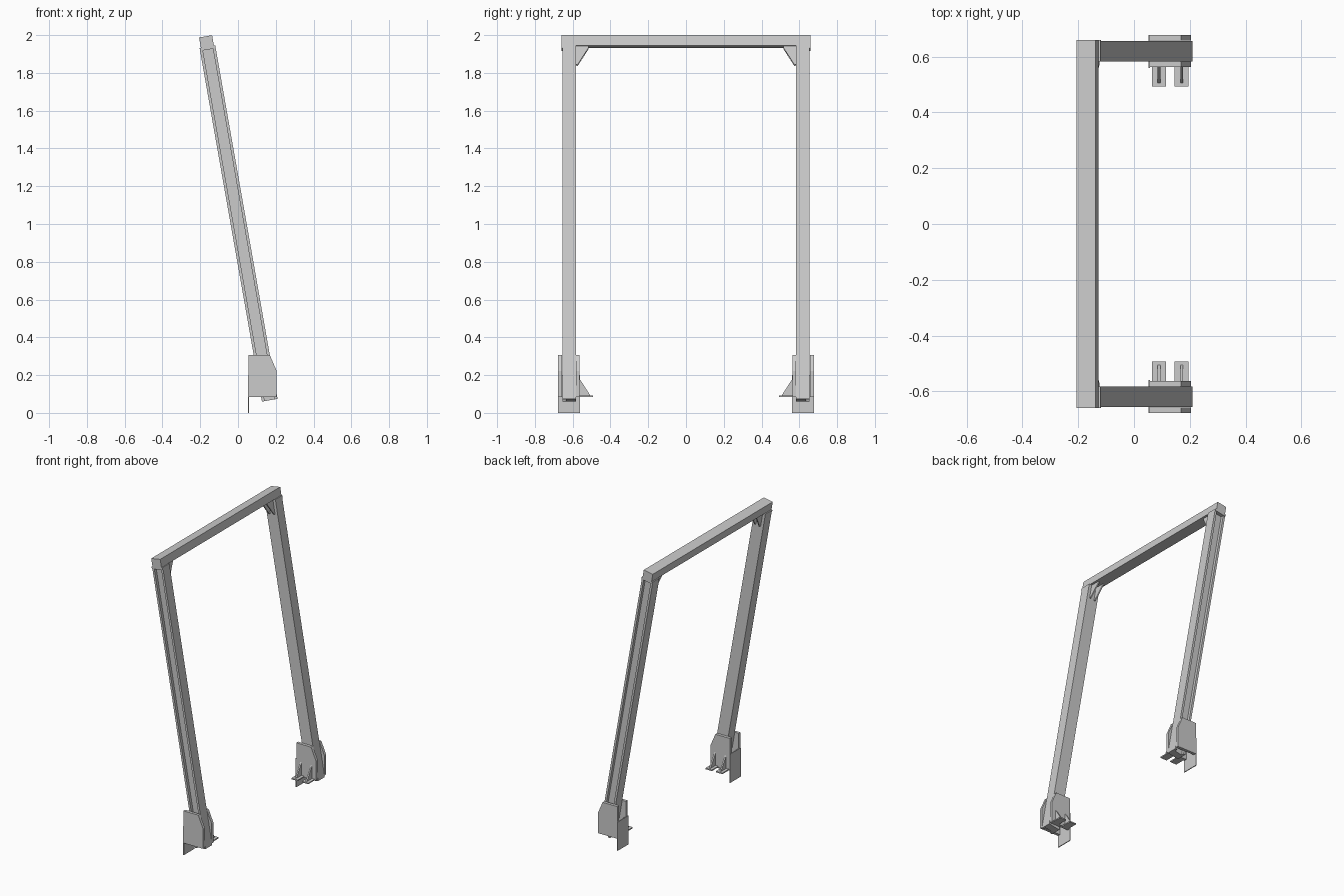
import bpy, bmesh, math
from mathutils import Matrix, Vector

if "Cube" in bpy.data.objects:
    bpy.data.objects.remove(bpy.data.objects["Cube"])

# Leaning frame: local z runs up the leg, local x across it
LEAN = Matrix.Translation((0.168, 0, 0.067)) @ Matrix.Rotation(math.radians(-10), 4, 'Y')
FLAT = Matrix.Identity(4)


def prism(name, profile, axis, lo, hi, matrix=FLAT, side=1):
    """Extrude a 2D profile along an axis; side=-1 mirrors it across y."""
    def place(p, h):
        v = {'x': (h, p[0], p[1]), 'y': (p[0], h, p[1]), 'z': (p[0], p[1], h)}[axis]
        return matrix @ Vector((v[0], v[1] * side, v[2]))
    bm = bmesh.new()
    a = [bm.verts.new(place(p, lo)) for p in profile]
    b = [bm.verts.new(place(p, hi)) for p in profile]
    n = len(profile)
    bm.faces.new(a)
    bm.faces.new(b)
    for i in range(n):
        j = (i + 1) % n
        bm.faces.new((a[i], a[j], b[j], b[i]))
    bmesh.ops.recalc_face_normals(bm, faces=bm.faces)
    mesh = bpy.data.meshes.new(name)
    bm.to_mesh(mesh)
    bm.free()
    ob = bpy.data.objects.new(name, mesh)
    bpy.context.collection.objects.link(ob)
    return ob


def box(name, x, y, z, matrix=FLAT, side=1):
    rect = [(x[0], y[0]), (x[1], y[0]), (x[1], y[1]), (x[0], y[1])]
    return prism(name, rect, 'z', z[0], z[1], matrix, side)


# Top crossbar
box("crossbar", (-0.035, 0.035), (-0.66, 0.66), (1.9, 1.956), LEAN)

# Leg section: channel open to the outside
channel = [(-0.042, 0.583), (0.042, 0.583), (0.042, 0.655), (0.027, 0.655),
           (0.027, 0.635), (-0.027, 0.635), (-0.027, 0.655), (-0.042, 0.655)]
# Foot side plate with a cut front corner
cheek = [(0.055, 0.083), (0.205, 0.083), (0.205, 0.222), (0.168, 0.307), (0.055, 0.307)]

for side, tag in ((1, "back"), (-1, "front")):
    # Leg and its cap plate
    prism(tag + "_leg", channel, 'z', 0, 1.885, LEAN, side)
    box(tag + "_leg_cap", (-0.042, 0.042), (0.583, 0.66), (1.885, 1.9), LEAN, side)

    # Pair of corner gussets under the crossbar
    brace = [(0.583, 1.9), (0.515, 1.9), (0.515, 1.893), (0.574, 1.8), (0.583, 1.8)]
    for i, u in enumerate((-0.018, 0.018)):
        prism(f"{tag}_corner_gusset_{i + 1}", brace, 'x', u - 0.004, u + 0.004, LEAN, side)

    # Foot: two cheeks and a rear plate reaching the ground
    prism(tag + "_foot_inner_cheek", cheek, 'y', 0.563, 0.583, FLAT, side)
    prism(tag + "_foot_outer_cheek", cheek, 'y', 0.657, 0.677, FLAT, side)
    box(tag + "_foot_rear_plate", (0.052, 0.058), (0.56, 0.677), (0, 0.2), FLAT, side)

    # Inward mounting tabs with triangular ribs
    rib = [(0.563, 0.09), (0.505, 0.09), (0.563, 0.18)]
    for i, x in enumerate((0.09, 0.171)):
        box(f"{tag}_tab_{i + 1}", (x - 0.025, x + 0.025), (0.493, 0.563), (0.083, 0.091), FLAT, side)
        prism(f"{tag}_tab_rib_{i + 1}", rib, 'x', x - 0.005, x + 0.005, FLAT, side)
